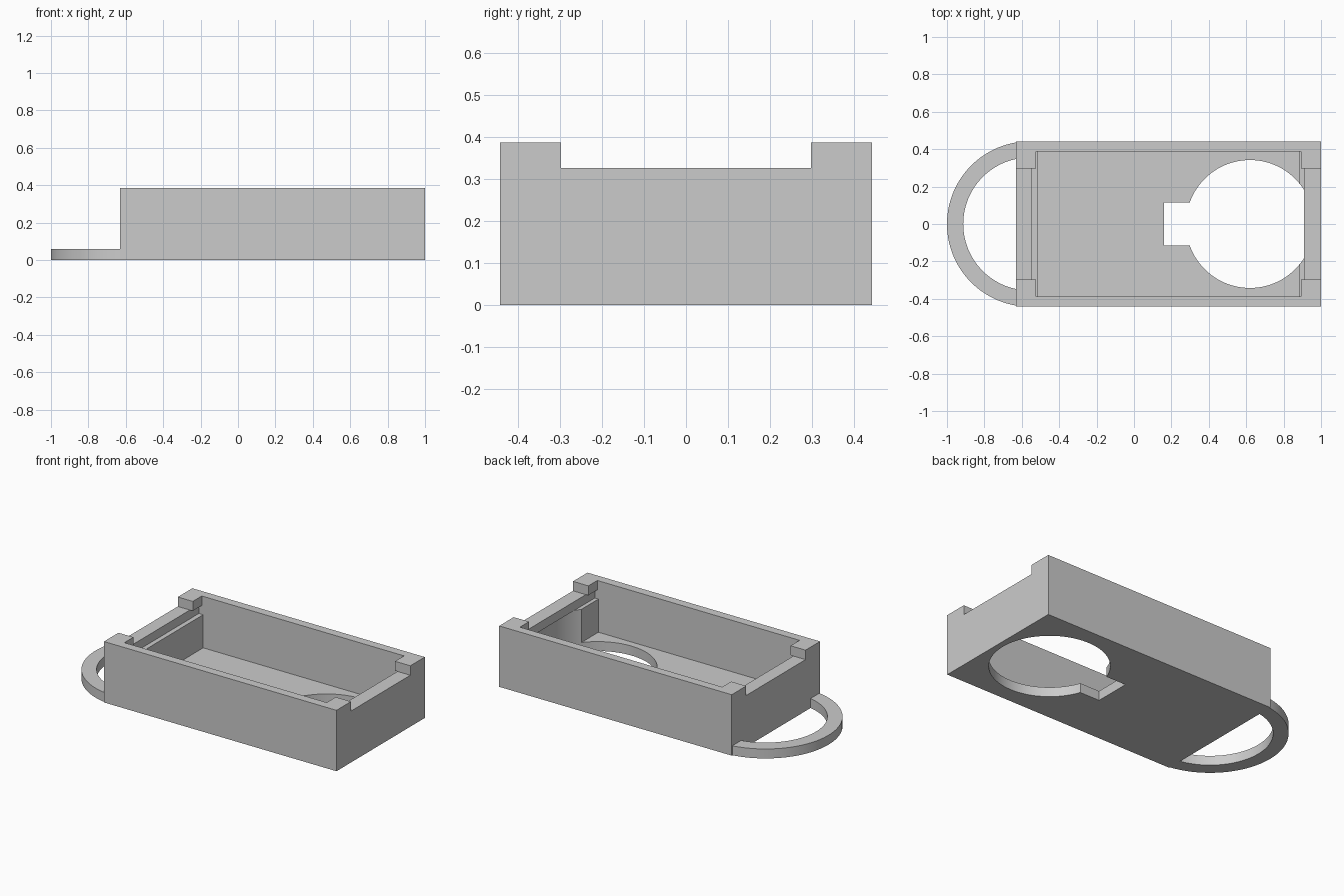
import bpy
import bmesh
from math import acos, cos, sin, pi, radians

old = bpy.data.objects.get("Cube")
if old:
    bpy.data.objects.remove(old, do_unlink=True)

grey = bpy.data.materials.new("light grey")
grey.use_nodes = True
grey.diffuse_color = (0.6, 0.6, 0.6, 1)
grey.node_tree.nodes["Principled BSDF"].inputs["Base Color"].default_value = (0.6, 0.6, 0.6, 1)


def prism(name, outline, z0, z1):
    """Extrude a flat outline from z0 up to z1."""
    bm = bmesh.new()
    face = bm.faces.new([bm.verts.new((x, y, z0)) for x, y in outline])
    top = bmesh.ops.extrude_face_region(bm, geom=[face])["geom"]
    for v in top:
        if isinstance(v, bmesh.types.BMVert):
            v.co.z = z1
    bmesh.ops.recalc_face_normals(bm, faces=bm.faces)
    mesh = bpy.data.meshes.new(name)
    bm.to_mesh(mesh)
    bm.free()
    mesh.materials.append(grey)
    obj = bpy.data.objects.new(name, mesh)
    bpy.context.collection.objects.link(obj)
    return obj


def box(name, x0, x1, half_y, z0, z1):
    return prism(name, [(x0, -half_y), (x1, -half_y), (x1, half_y), (x0, half_y)], z0, z1)


def arc(cx, r, a0, a1, n):
    return [(cx + r * cos(a0 + (a1 - a0) * i / n), r * sin(a0 + (a1 - a0) * i / n))
            for i in range(n + 1)]


def cut(obj, cutter):
    cutter.hide_render = True
    mod = obj.modifiers.new("cut", "BOOLEAN")
    mod.operation = "DIFFERENCE"
    mod.solver = "EXACT"
    mod.object = cutter
    bpy.context.view_layer.objects.active = obj
    bpy.ops.object.modifier_apply(modifier=mod.name)
    bpy.data.objects.remove(cutter, do_unlink=True)


BACK, FLOOR, LEDGE, RIM, TOP = -0.63, 0.06, 0.27, 0.326, 0.386
INNER_Y = 0.387

# Tray body
body = box("tray_body", BACK, 1.0, 0.442, 0, TOP)
# End wall notches, leaving corner blocks
cut(body, box("notch", -1.2, 1.2, 0.297, RIM, 0.6))
# Opening between the corner blocks
cut(body, box("opening", -0.525, 0.893, INNER_Y, RIM, 0.6))
# Lid groove undercutting the corner blocks
cut(body, box("groove", -0.545, 0.91, INNER_Y, LEDGE, RIM))
# Main cavity
cut(body, box("cavity", -0.515, 0.885, INNER_Y, FLOOR, 0.5))
# Round hole with its finger slot in the floor
cut(body, prism("round_hole", arc(0.62, 0.342, 0, 2 * pi, 96)[:-1], -0.1, LEDGE))
cut(body, box("finger_slot", 0.16, 0.5, 0.115, -0.1, 0.1))

# Flat carrying loop on the end
CX, R_OUT, R_IN = -0.558, 0.442, 0.355
a_out = acos((BACK - CX) / R_OUT)
a_in = acos((BACK - CX) / R_IN)
loop = prism("hanging_loop",
             arc(CX, R_OUT, a_out, 2 * pi - a_out, 48)
             + arc(CX, R_IN, 2 * pi - a_in, a_in, 48), 0, FLOOR)

# Smooth the curved walls, keep corners crisp
bpy.ops.object.select_all(action="DESELECT")
for obj in (body, loop):
    obj.select_set(True)
bpy.context.view_layer.objects.active = body
bpy.ops.object.shade_smooth_by_angle(angle=radians(30))
